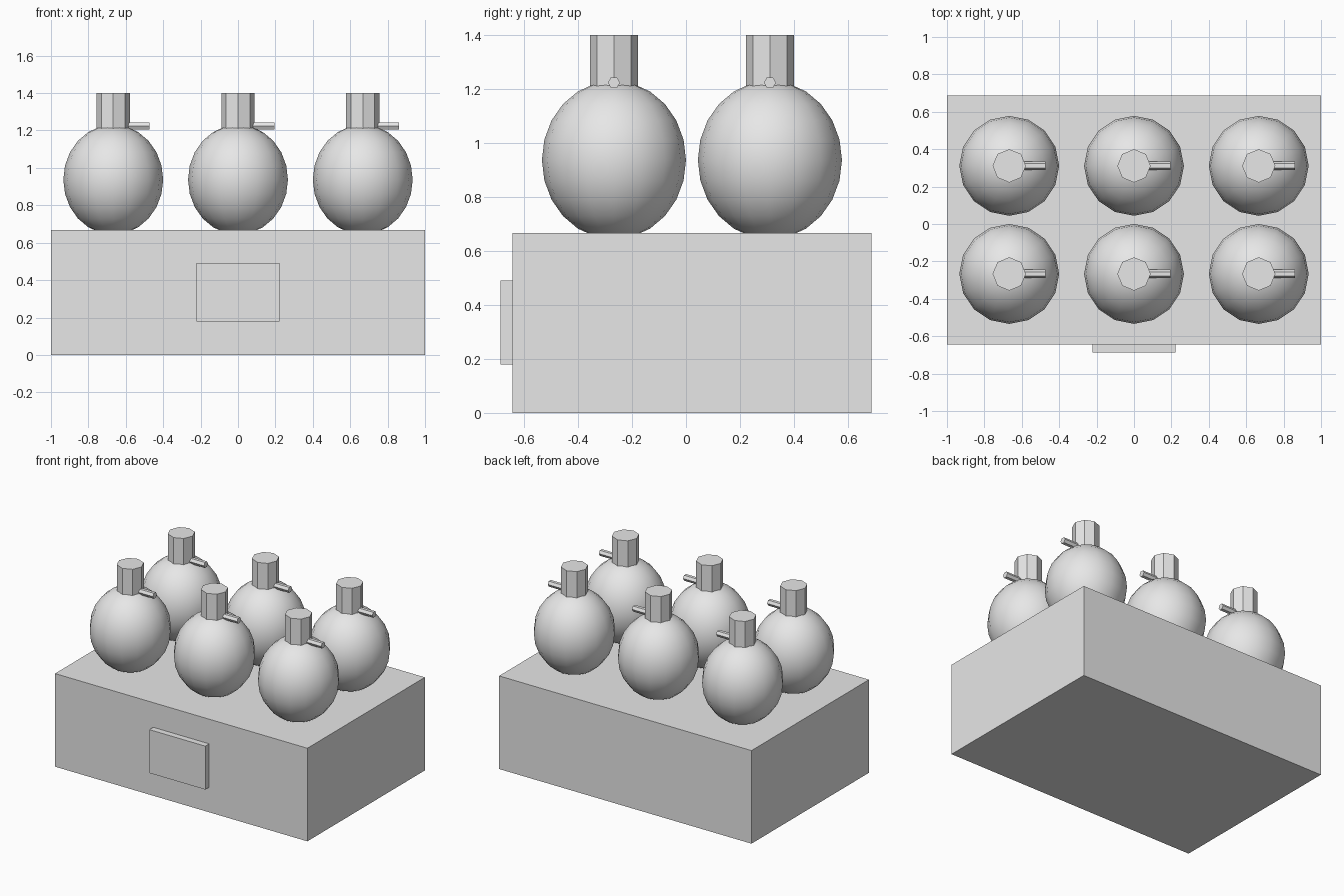
import bpy
from math import pi

cube = bpy.data.objects.get("Cube")
if cube:
    bpy.data.objects.remove(cube, do_unlink=True)

grey = bpy.data.materials.new("plain_grey")
grey.use_nodes = True
grey.diffuse_color = (0.8, 0.8, 0.8, 1)
grey.node_tree.nodes["Principled BSDF"].inputs["Base Color"].default_value = (0.8, 0.8, 0.8, 1)


def finish(name):
    obj = bpy.context.object
    obj.name = name
    obj.data.materials.append(grey)
    return obj


def box(name, size, location):
    bpy.ops.mesh.primitive_cube_add(size=1, location=location)
    obj = finish(name)
    obj.scale = size
    bpy.ops.object.transform_apply(location=False, rotation=False, scale=True)


def rod(name, sides, radius, length, location, rotation=(0, 0, 0)):
    bpy.ops.mesh.primitive_cylinder_add(vertices=sides, radius=radius, depth=length,
                                        location=location, rotation=rotation)
    finish(name)


def egg(name, location):
    bpy.ops.mesh.primitive_uv_sphere_add(segments=16, ring_count=12, radius=0.267,
                                         location=location)
    obj = finish(name)
    obj.scale.z = 1.1
    bpy.ops.object.transform_apply(location=False, rotation=False, scale=True)
    bpy.ops.object.shade_smooth()


# Crate with a raised plate on its front
box("crate", (2, 1.33, 0.667), (0, 0.022, 0.3335))
box("front_plate", (0.444, 0.06, 0.311), (0, -0.657, 0.335))

# Two rows of three: round body, octagonal neck, thin side lever
for row, y in (("front", -0.267), ("back", 0.311)):
    for column, x in (("right", -0.667), ("middle", 0), ("left", 0.667)):
        tag = f"{row}_{column}"
        egg(f"body_{tag}", (x, y, 0.937))
        rod(f"neck_{tag}", 8, 0.089, 0.25, (x, y, 1.275))
        # Hexagonal lever with a corner on each side
        rod(f"lever_{tag}", 6, 0.0225, 0.14, (x + 0.125, y, 1.224), (0, pi / 2, 0))
